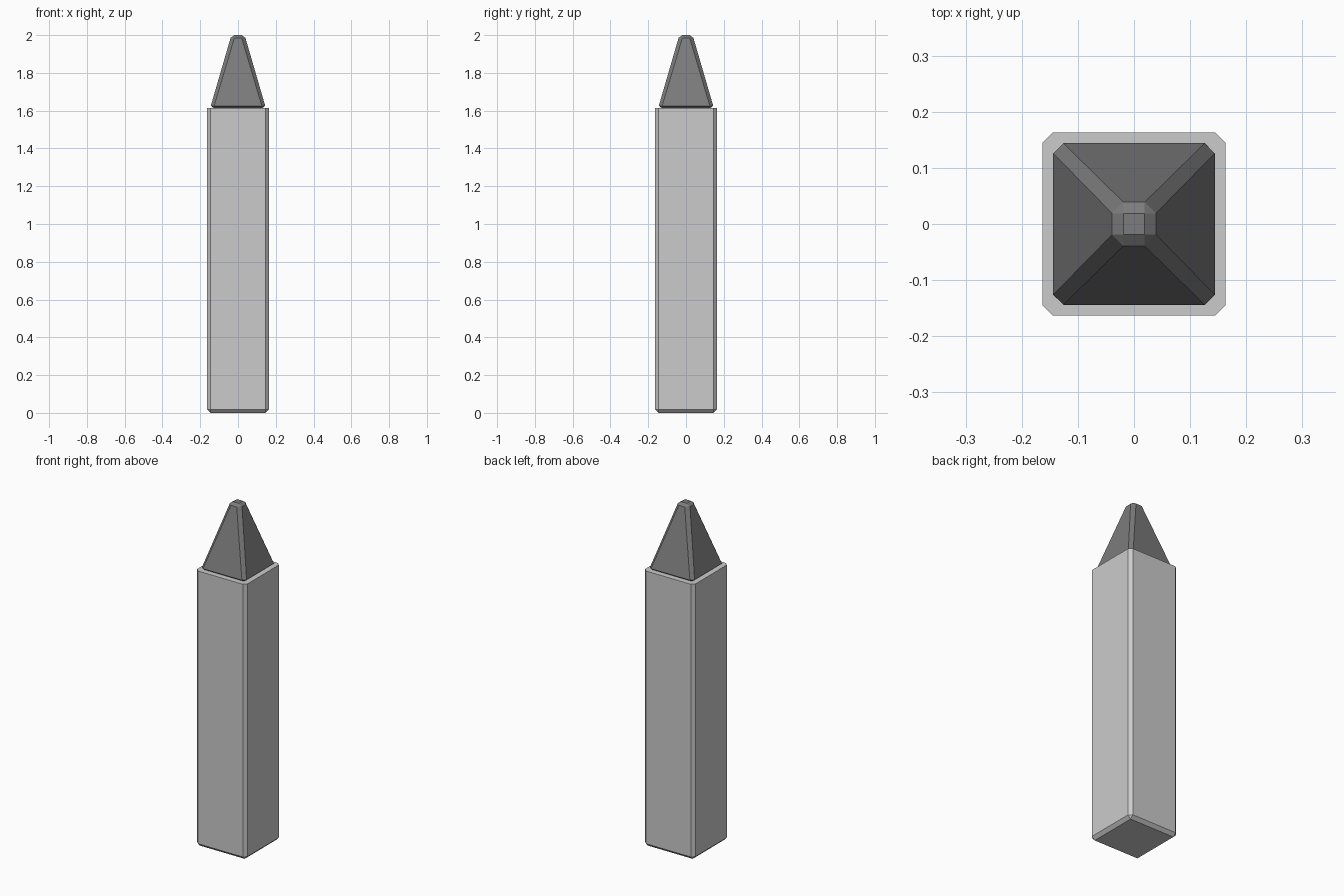
import bpy, bmesh

if "Cube" in bpy.data.objects:
    bpy.data.objects.remove(bpy.data.objects["Cube"])


def ring(bm, half, flat, z):
    """Square ring with cut corners; a plain square when flat equals half."""
    if abs(half - flat) < 1e-6:
        pts = [(half, -half), (half, half), (-half, half), (-half, -half)]
        corners = [bm.verts.new((x, y, z)) for x, y in pts]
        return [v for v in corners for _ in range(2)]
    h, f = half, flat
    pts = [(f, -h), (h, -f), (h, f), (f, h), (-f, h), (-h, f), (-h, -f), (-f, -h)]
    return [bm.verts.new((x, y, z)) for x, y in pts]


def loft(name, levels, grey):
    """Skin a stack of (half width, flat half width, z) rings, cap and colour it."""
    bm = bmesh.new()
    rings = [ring(bm, *lv) for lv in levels]
    for a, b in zip(rings, rings[1:]):
        for i in range(8):
            j = (i + 1) % 8
            bm.faces.new(list(dict.fromkeys((a[i], a[j], b[j], b[i]))))
    for r in (rings[0], rings[-1]):
        bm.faces.new(list(dict.fromkeys(r)))
    bmesh.ops.recalc_face_normals(bm, faces=bm.faces)
    mesh = bpy.data.meshes.new(name)
    bm.to_mesh(mesh)
    bm.free()
    mat = bpy.data.materials.new(name + "_grey")
    mat.diffuse_color = (grey, grey, grey, 1)
    mat.use_nodes = True
    mat.node_tree.nodes["Principled BSDF"].inputs["Base Color"].default_value = mat.diffuse_color
    mesh.materials.append(mat)
    obj = bpy.data.objects.new(name, mesh)
    bpy.context.collection.objects.link(obj)
    return obj


# Square post: chamfered foot and upright edges, sharp flat top
loft("post", [(0.145, 0.145, 0.0), (0.163, 0.145, 0.018), (0.163, 0.145, 1.615)], 0.566)

# Darker tapered point: chamfered on every edge, small flat tip
loft("point", [(0.126, 0.126, 1.612), (0.144, 0.126, 1.626),
               (0.039, 0.019, 1.986), (0.019, 0.019, 2.0)], 0.2)
